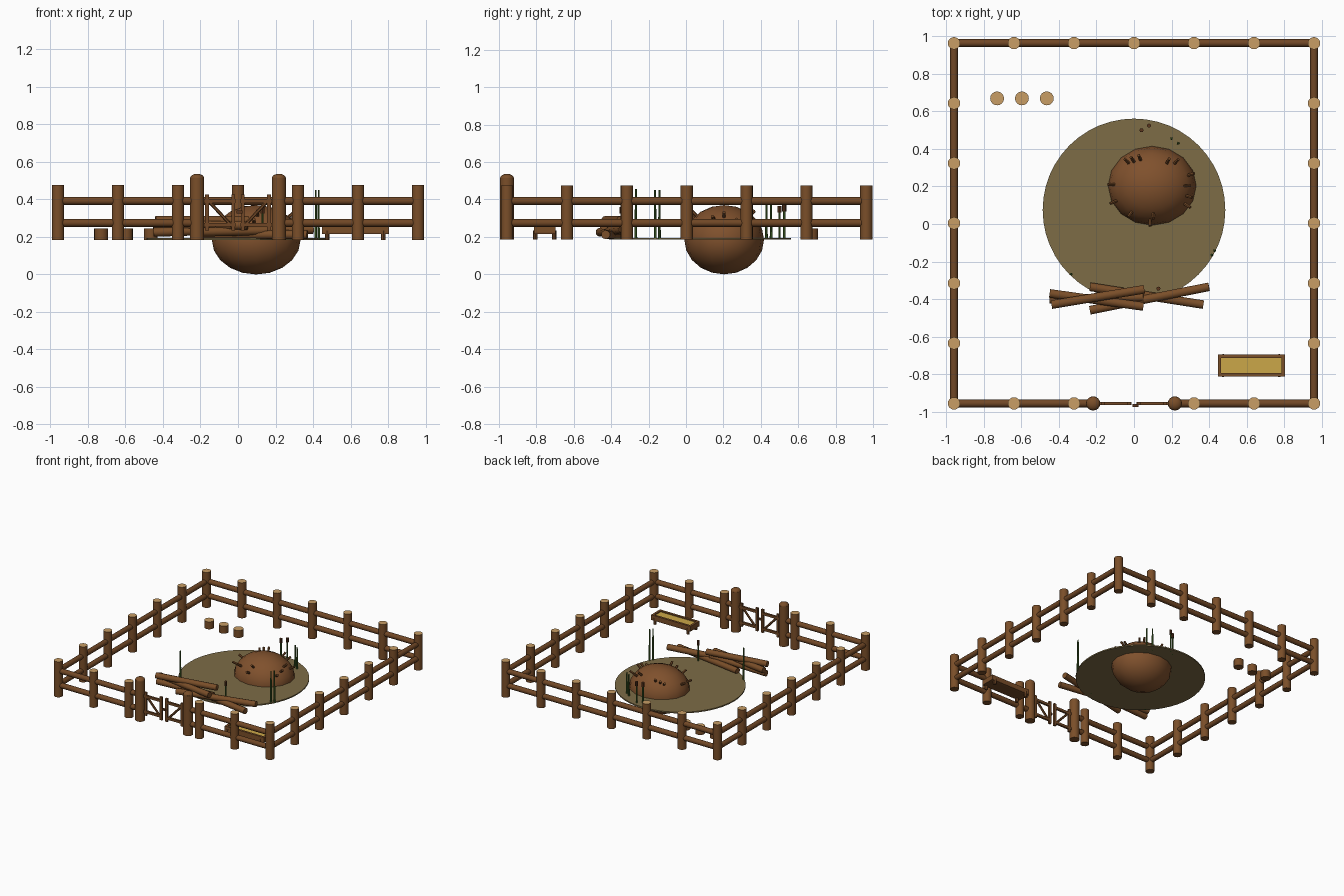
import bpy, bmesh, math
from mathutils import Vector, Matrix

if "Cube" in bpy.data.objects:
    bpy.data.objects.remove(bpy.data.objects["Cube"])


def mat(name, r, g, b):
    m = bpy.data.materials.new(name)
    m.diffuse_color = (r, g, b, 1)
    m.use_nodes = True
    m.node_tree.nodes["Principled BSDF"].inputs["Base Color"].default_value = m.diffuse_color
    return m


WOOD = mat("post brown", 0.195, 0.077, 0.022)
RAIL = mat("rail brown", 0.165, 0.064, 0.019)
CUT = mat("cut wood tan", 0.58, 0.34, 0.13)
MUD = mat("muddy water olive", 0.205, 0.15, 0.061)
EARTH = mat("lodge brown", 0.215, 0.082, 0.026)
HAY = mat("feed yellow", 0.60, 0.39, 0.065)
REED = mat("reed green", 0.05, 0.12, 0.02)
HEAD = mat("cattail brown", 0.105, 0.036, 0.012)
G = 0.185  # ground level of the pen


def finish(name, bm, mats, smooth=True):
    me = bpy.data.meshes.new(name)
    bm.to_mesh(me)
    bm.free()
    for m in mats:
        me.materials.append(m)
    ob = bpy.data.objects.new(name, me)
    bpy.context.collection.objects.link(ob)
    if smooth:
        bpy.ops.object.select_all(action='DESELECT')
        ob.select_set(True)
        bpy.context.view_layer.objects.active = ob
        bpy.ops.object.shade_smooth_by_angle(angle=math.radians(40))
    return ob


def rod(name, a, b, r, m, sides=12, r2=None, cap=None):
    """Cylinder from a to b; an optional second material colours the far end."""
    a, b = Vector(a), Vector(b)
    d = b - a
    bm = bmesh.new()
    M = Matrix.Translation((a + b) / 2) @ d.to_track_quat('Z', 'Y').to_matrix().to_4x4()
    bmesh.ops.create_cone(bm, cap_ends=True, segments=sides, radius1=r,
                          radius2=r if r2 is None else r2, depth=d.length, matrix=M)
    if cap:
        for f in bm.faces:
            f.normal_update()
            if f.normal.dot(d.normalized()) > 0.9:
                f.material_index = 1
    return finish(name, bm, [m, cap] if cap else [m])


def box(name, lo, hi, m):
    lo, hi = Vector(lo), Vector(hi)
    bm = bmesh.new()
    bmesh.ops.create_cube(bm, size=1, matrix=Matrix.Translation((lo + hi) / 2) @
                          Matrix.Diagonal((*(hi - lo), 1)))
    return finish(name, bm, [m], False)


def ball(name, c, radii, m, seg, rings):
    bm = bmesh.new()
    bmesh.ops.create_uvsphere(bm, u_segments=seg, v_segments=rings, radius=1,
                              matrix=Matrix.Translation(c) @ Matrix.Diagonal((*radii, 1)))
    return finish(name, bm, [m])


# Fence posts around the square, leaving the gate gap in front
E, YF, YB = 0.96, -0.957, 0.965
YC = (YF + YB) / 2
spots = set()
for i in range(-3, 4):
    t = i / 3
    spots |= {(t * E, YB), (-E, YC + t * E), (E, YC + t * E)}
    if i:
        spots.add((t * E, YF))
done = []
for x, y in sorted(spots):
    if any(abs(x - p) + abs(y - q) < 0.02 for p, q in done):
        continue
    done.append((x, y))
    rod("fence_post", (x, y, G), (x, y, 0.476), 0.033, WOOD, 16, cap=CUT)

# Two rails on each side
for z in (0.275, 0.392):
    rod("back_rail", (-E, YB, z), (E, YB, z), 0.021, RAIL)
    for s in (-1, 1):
        rod("side_rail", (s * E, YF, z), (s * E, YB, z), 0.021, RAIL)
        rod("front_rail", (s * E, YF, z), (s * 0.22, YF, z), 0.021, RAIL)

# Gate: round-topped posts and two braced leaves
for s in (-1, 1):
    rod("gate_post", (s * 0.218, YF, G), (s * 0.218, YF, 0.515), 0.038, WOOD, 16)
    ball("gate_post_top", (s * 0.218, YF, 0.512), (0.038, 0.038, 0.025), WOOD, 16, 8)
    for x in (0.165, 0.025):
        box("gate_stile", (s * x - 0.01, YF - 0.008, 0.235), (s * x + 0.01, YF + 0.008, 0.425), RAIL)
    for z in (0.265, 0.392):
        a, b = sorted((s * 0.195, s * 0.014))
        box("gate_bar", (a, YF - 0.008, z - 0.01), (b, YF + 0.008, z + 0.01), RAIL)
    rod("gate_brace", (s * 0.165, YF, 0.40), (s * 0.025, YF, 0.25), 0.009, RAIL, 6)
box("gate_latch", (-0.008, YF - 0.018, 0.325), (0.024, YF - 0.004, 0.34), HEAD)

# Muddy pond disc
rod("pond", (0, 0.075, G), (0, 0.075, 0.195), 0.487, MUD, 48)

# Lodge mound with sticks poking out along its surface direction
C, R = Vector((0.097, 0.204, 0.185)), Vector((0.237, 0.213, 0.185))
ball("lodge_mound", C, R, EARTH, 16, 10)
for az, el in ((124, 42), (133, 38), (112, 45), (48, 40), (60, 48), (-88, 45), (-93, 30), (0, 42),
               (-18, 35), (-32, 28), (18, 30), (178, 30), (205, 25), (235, 35)):
    a, e = math.radians(az), math.radians(el)
    d = Vector((math.cos(a) * math.cos(e), math.sin(a) * math.cos(e), math.sin(e)))
    p = C + d * R
    rod("lodge_stick", p - d * 0.04, p + d * 0.035, 0.009, RAIL, 6)

# Green reeds and cattails at the water's edge
for x, y, top in ((0.20, 0.455, 0.37), (0.235, 0.43, 0.37), (0.415, -0.165, 0.45),
                  (0.43, -0.142, 0.45), (-0.335, -0.268, 0.455)):
    rod("reed", (x, y, G), (x, y, top), 0.0075, REED, 6, 0.005)
for x, y, top in ((0.04, 0.50, 0.365), (0.08, 0.525, 0.37), (0.13, -0.345, 0.36)):
    rod("cattail_stem", (x, y, G), (x, y, top - 0.03), 0.006, REED, 6)
    rod("cattail_head", (x, y, top - 0.035), (x, y, top), 0.011, HEAD, 8)

# Crossed log pile at the dam
for a, b in (((-0.235, -0.335, 0.212), (0.37, -0.43, 0.212)),
             ((-0.235, -0.46, 0.225), (0.40, -0.335, 0.24)),
             ((-0.45, -0.40, 0.225), (0.05, -0.39, 0.24)),
             ((-0.45, -0.37, 0.262), (0.05, -0.44, 0.262)),
             ((-0.44, -0.43, 0.288), (0.055, -0.348, 0.288))):
    rod("dam_log", a, b, 0.024, WOOD, 10)

# Feeding trough: floor, four walls, feed and end supports
x0, x1, y0, y1 = 0.447, 0.805, -0.813, -0.697
box("trough_floor", (x0, y0, 0.215), (x1, y1, 0.225), RAIL)
for y in (y0, y1 - 0.018):
    box("trough_side", (x0, y, 0.215), (x1, y + 0.018, 0.257), WOOD)
for x in (x0, x1 - 0.018):
    box("trough_end", (x, y0, 0.215), (x + 0.018, y1, 0.257), WOOD)
box("trough_feed", (x0 + 0.018, y0 + 0.018, 0.225), (x1 - 0.018, y1 - 0.018, 0.248), HAY)
for x in (0.475, 0.775):
    for y in (y0 + 0.008, y1 - 0.008):
        rod("trough_leg", (x, y, G), (x, y, 0.235), 0.012, RAIL, 8)

# Stump seats
for x in (-0.73, -0.598, -0.465):
    rod("stump", (x, 0.67, G), (x, 0.67, 0.246), 0.037, WOOD, 16, cap=CUT)
